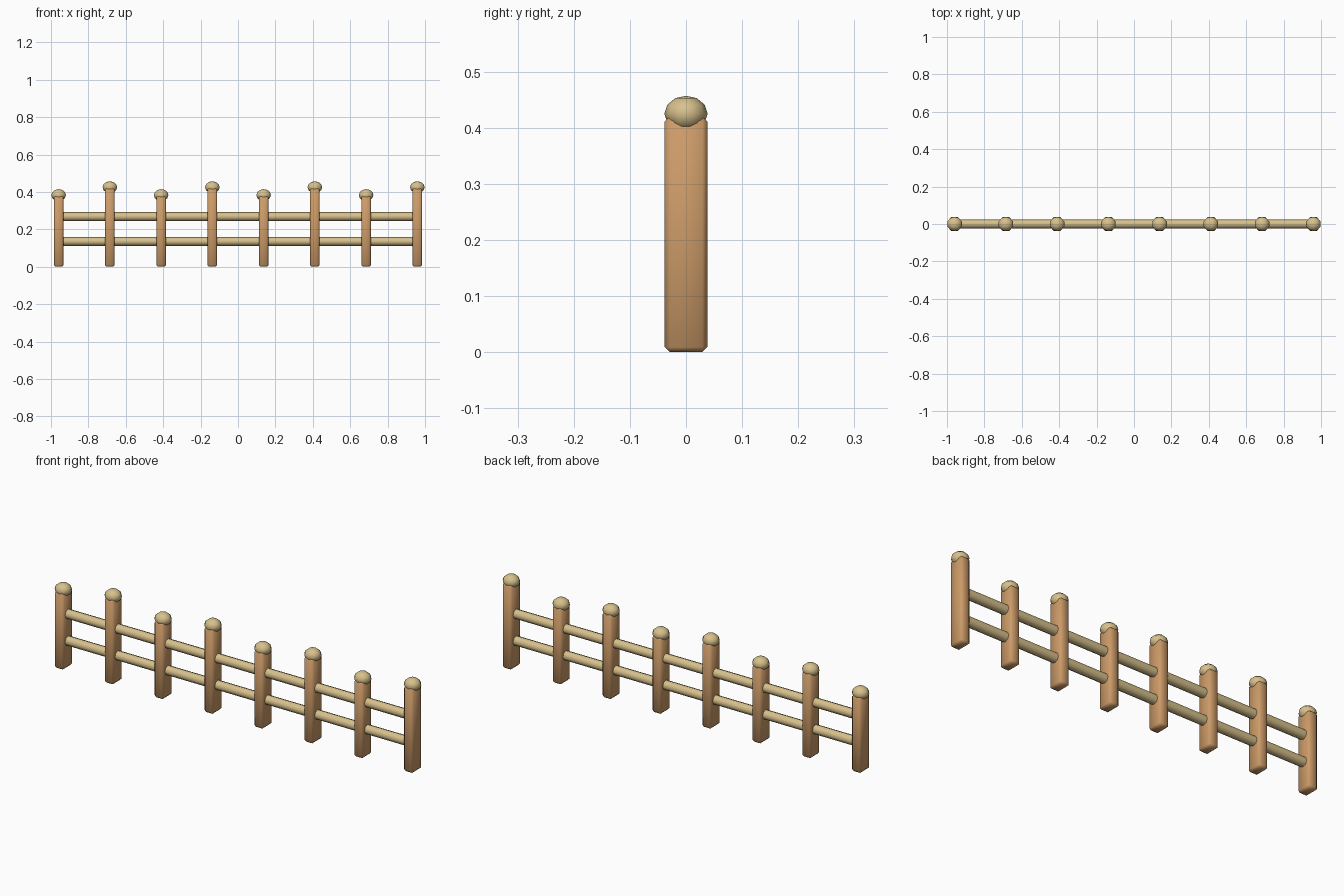
import bpy
import math

cube = bpy.data.objects.get("Cube")
if cube:
    bpy.data.objects.remove(cube, do_unlink=True)


def make_material(name, colour):
    mat = bpy.data.materials.new(name)
    mat.use_nodes = True
    mat.diffuse_color = (*colour, 1)
    mat.node_tree.nodes["Principled BSDF"].inputs["Base Color"].default_value = (*colour, 1)
    return mat


def finish(name, mat):
    obj = bpy.context.object
    obj.name = name
    obj.data.materials.append(mat)
    bpy.ops.object.transform_apply(location=False, rotation=True, scale=True)
    return obj


brown = make_material("brown wood", (0.61, 0.33, 0.14))
pale = make_material("pale wood", (0.68, 0.53, 0.26))

POSTS = 8
END_X = 0.959
SHORT, TALL = 0.378, 0.42


def add_post(index):
    x = -END_X + 2 * END_X * index / (POSTS - 1)
    height = TALL if index % 2 else SHORT

    # Post with chamfered, smoothly shaded corners
    bpy.ops.mesh.primitive_cube_add(size=1, location=(x, 0, height / 2))
    bpy.context.object.scale = (0.052, 0.076, height)
    post = finish(f"post_{index + 1}", brown)
    bevel = post.modifiers.new("soft corners", "BEVEL")
    bevel.width = 0.009
    bevel.segments = 1
    bpy.ops.object.shade_smooth()

    # Flattened round cap
    bpy.ops.mesh.primitive_uv_sphere_add(segments=10, ring_count=6, radius=0.041,
                                         location=(x, 0, height + 0.005))
    bpy.context.object.scale = (1, 0.94, 0.78)
    finish(f"post_cap_{index + 1}", pale)
    bpy.ops.object.shade_smooth()


for i in range(POSTS):
    add_post(i)

# Two round rails running through the posts
for name, z in (("lower_rail", 0.135), ("upper_rail", 0.268)):
    bpy.ops.mesh.primitive_cylinder_add(vertices=8, radius=0.0235, depth=2 * END_X,
                                        location=(0, 0, z), rotation=(0, math.pi / 2, 0))
    finish(name, pale)
    bpy.ops.object.shade_smooth_by_angle(angle=math.radians(50))
